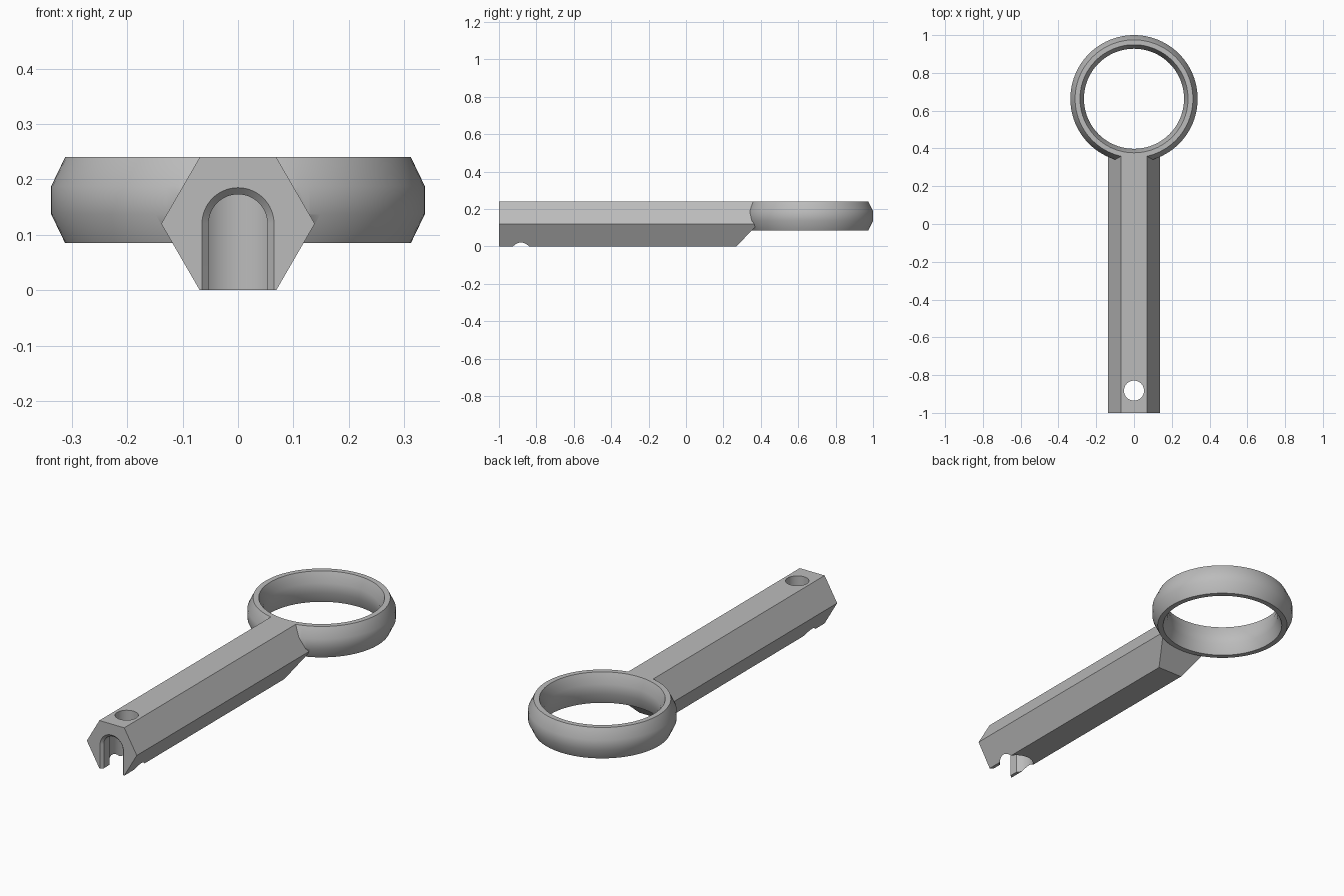
import bpy, bmesh, math

if "Cube" in bpy.data.objects:
    bpy.data.objects.remove(bpy.data.objects["Cube"], do_unlink=True)

RING_Y = 0.663
HOLE_Y = -0.882

grey = bpy.data.materials.new("plain grey")
colour = (0.5, 0.5, 0.5, 1)
grey.diffuse_color = colour
grey.use_nodes = True
grey.node_tree.nodes["Principled BSDF"].inputs["Base Color"].default_value = colour


def finish(name, bm):
    bmesh.ops.recalc_face_normals(bm, faces=bm.faces)
    mesh = bpy.data.meshes.new(name)
    bm.to_mesh(mesh)
    bm.free()
    mesh.materials.append(grey)
    ob = bpy.data.objects.new(name, mesh)
    bpy.context.collection.objects.link(ob)
    return ob


def loft(name, sections, caps):
    """Skin matching closed sections and close both ends."""
    bm = bmesh.new()
    loops = [[bm.verts.new(p) for p in s] for s in sections]
    n = len(loops[0])
    for a, b in zip(loops, loops[1:]):
        for i in range(n):
            j = (i + 1) % n
            bm.faces.new((a[i], a[j], b[j], b[i]))
    for loop in (loops[0], loops[-1]):
        for cap in caps:
            bm.faces.new([loop[i] for i in cap])
    return finish(name, bm)


def revolve(name, profile, y, steps):
    """Spin a closed (radius, height) profile about a vertical axis."""
    bm = bmesh.new()
    loops = []
    for k in range(steps):
        a = math.tau * k / steps
        loops.append([bm.verts.new((r * math.sin(a), y + r * math.cos(a), z)) for r, z in profile])
    n = len(profile)
    for k in range(steps):
        a, b = loops[k], loops[(k + 1) % steps]
        for i in range(n):
            j = (i + 1) % n
            bm.faces.new((a[i], a[j], b[j], b[i]))
    return finish(name, bm)


def cylinder(name, radius, y, z0, z1):
    bm = bmesh.new()
    bmesh.ops.create_cone(bm, cap_ends=True, segments=64, radius1=radius,
                          radius2=radius, depth=z1 - z0)
    bmesh.ops.translate(bm, verts=bm.verts, vec=(0, y, (z0 + z1) / 2))
    return finish(name, bm)


def combine(ob, other, operation):
    mod = ob.modifiers.new(operation, "BOOLEAN")
    mod.operation = operation
    mod.solver = "EXACT"
    mod.object = other
    bpy.context.view_layer.objects.active = ob
    bpy.ops.object.modifier_apply(modifier=mod.name)
    bpy.data.objects.remove(other, do_unlink=True)


# Hexagonal handle with a sloped underside where it meets the ring
hexagon = [(-0.069, 0), (0.069, 0), (0.1385, 0.12), (0.069, 0.24), (-0.069, 0.24), (-0.1385, 0.12)]
end_y = {0: 0.27, 0.12: 0.385, 0.24: 0.372}
handle = loft("handle_with_ring",
              [[(x, -1, z) for x, z in hexagon], [(x, end_y[z], z) for x, z in hexagon]],
              [(0, 1, 2, 5), (5, 2, 3, 4)])

# Ring with softly bevelled inside and outside
ring = revolve("ring", [(0.312, 0.085), (0.337, 0.137), (0.337, 0.188), (0.312, 0.24),
                        (0.286, 0.24), (0.265, 0.188), (0.265, 0.137), (0.286, 0.085)],
               RING_Y, 96)
combine(handle, ring, "UNION")


# Arched front slot with a chamfered mouth
def arch(r, y):
    curve = [(r * math.cos(math.pi * i / 32), y, 0.12 + r * math.sin(math.pi * i / 32))
             for i in range(33)]
    return [(r, y, -0.05)] + curve + [(-r, y, -0.05)]


slot = loft("slot_cutter", [arch(0.077, -1.012), arch(0.053, -0.988), arch(0.053, HOLE_Y)],
            [range(35)])
combine(handle, slot, "DIFFERENCE")

# Wide pocket from below and the narrower hole through the top
combine(handle, cylinder("pocket_cutter", 0.081, HOLE_Y, -0.05, 0.18), "DIFFERENCE")
combine(handle, cylinder("hole_cutter", 0.053, HOLE_Y, 0.1, 0.3), "DIFFERENCE")

# Smooth the curves, keep the edges crisp
bpy.ops.object.select_all(action="DESELECT")
handle.select_set(True)
bpy.context.view_layer.objects.active = handle
bpy.ops.object.shade_smooth_by_angle(angle=math.radians(32))
